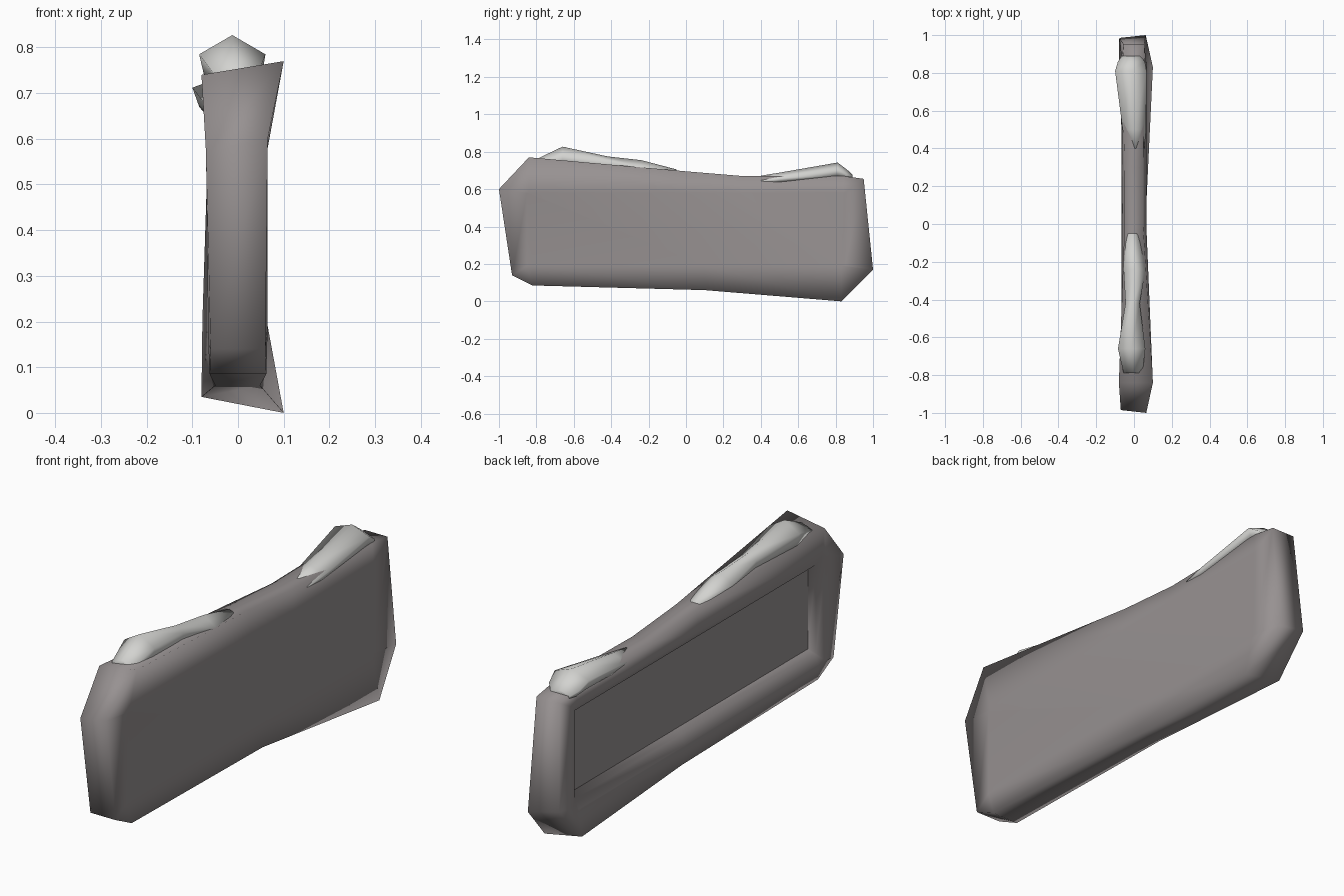
import bpy, bmesh


def material(name, rgb):
    m = bpy.data.materials.new(name)
    m.diffuse_color = (*rgb, 1)
    return m


STONE = material("grey brown stone", (0.31, 0.285, 0.285))
PALE = material("pale grey", (0.65, 0.65, 0.63))


def loft(name, loops, mat, sharp_cap=False):
    """Skin a list of closed loops and cap both ends."""
    bm = bmesh.new()
    rings = [[bm.verts.new(p) for p in loop] for loop in loops]
    n = len(rings[0])
    for a, b in zip(rings, rings[1:]):
        for i in range(n):
            j = (i + 1) % n
            bm.faces.new((a[i], a[j], b[j], b[i]))
    cap = bm.faces.new(rings[0])
    bm.faces.new(rings[-1][::-1])
    for f in bm.faces:
        f.smooth = True
    if sharp_cap:
        for e in cap.edges:
            e.smooth = False
    bmesh.ops.remove_doubles(bm, verts=bm.verts[:], dist=0.0005)
    bmesh.ops.recalc_face_normals(bm, faces=bm.faces[:])
    mesh = bpy.data.meshes.new(name)
    bm.to_mesh(mesh)
    bm.free()
    mesh.materials.append(mat)
    ob = bpy.data.objects.new(name, mesh)
    bpy.context.collection.objects.link(ob)
    return ob


# Slab outline: y, z, x of the left rim, x of the right rim, left rim z offset
OUTLINE = [
    (-1.00, 0.60, -0.070, 0.065, -0.03),
    (-0.84, 0.77, -0.080, 0.100, -0.03),
    (0.00, 0.695, -0.050, 0.048, 0.0),
    (0.30, 0.67, -0.050, 0.048, 0.0),
    (0.84, 0.67, -0.060, 0.058, 0.0),
    (0.95, 0.655, -0.055, 0.055, 0.0),
    (1.00, 0.17, -0.078, 0.062, 0.03),
    (0.83, 0.00, -0.080, 0.100, 0.035),
    (0.10, 0.06, -0.050, 0.048, 0.0),
    (-0.82, 0.085, -0.062, 0.062, 0.0),
    (-0.93, 0.14, -0.060, 0.060, 0.0),
]


def clamped(x, half, low, high):
    """Outline pulled in to a rectangle on the plane x."""
    return [(x, max(-half, min(half, y)), max(low, min(high, z)))
            for y, z, *_ in OUTLINE]


# Slab with a raised frame and recessed panel on its left side
loft("slab", [
    clamped(-0.02, 0.81, 0.21, 0.555),
    clamped(-0.045, 0.83, 0.19, 0.575),
    clamped(-0.065, 0.87, 0.15, 0.61),
    [(xl, y * 0.985 if abs(y) > 0.95 else y, z + dz) for y, z, xl, xr, dz in OUTLINE],
    [(xr, y, z) for y, z, xl, xr, dz in OUTLINE],
    clamped(0.065, 0.85, 0.19, 0.58),
], STONE, sharp_cap=True)


# Pale caps on the top edge: y, left x, right x, edge z, crown z, base z
def cap(name, sections):
    loft(name, [[(xl * 0.85, y, base), (xl, y, edge), ((xl + xr) / 2, y, crown),
                 (xr, y, edge), (xr * 0.85, y, base)]
                for y, xl, xr, edge, crown, base in sections], PALE)


cap("front_cap", [
    (-0.79, -0.055, 0.045, 0.745, 0.765, 0.73),
    (-0.66, -0.085, 0.060, 0.785, 0.827, 0.73),
    (-0.42, -0.045, 0.030, 0.752, 0.775, 0.70),
    (-0.24, -0.055, 0.062, 0.715, 0.755, 0.685),
    (-0.05, -0.040, 0.022, 0.695, 0.705, 0.68),
])
cap("rear_cap", [
    (0.40, -0.040, 0.055, 0.645, 0.672, 0.635),
    (0.50, -0.060, 0.064, 0.660, 0.688, 0.638),
    (0.81, -0.100, 0.066, 0.712, 0.742, 0.670),
    (0.86, -0.085, 0.058, 0.680, 0.705, 0.655),
    (0.89, -0.065, 0.030, 0.665, 0.678, 0.650),
])
